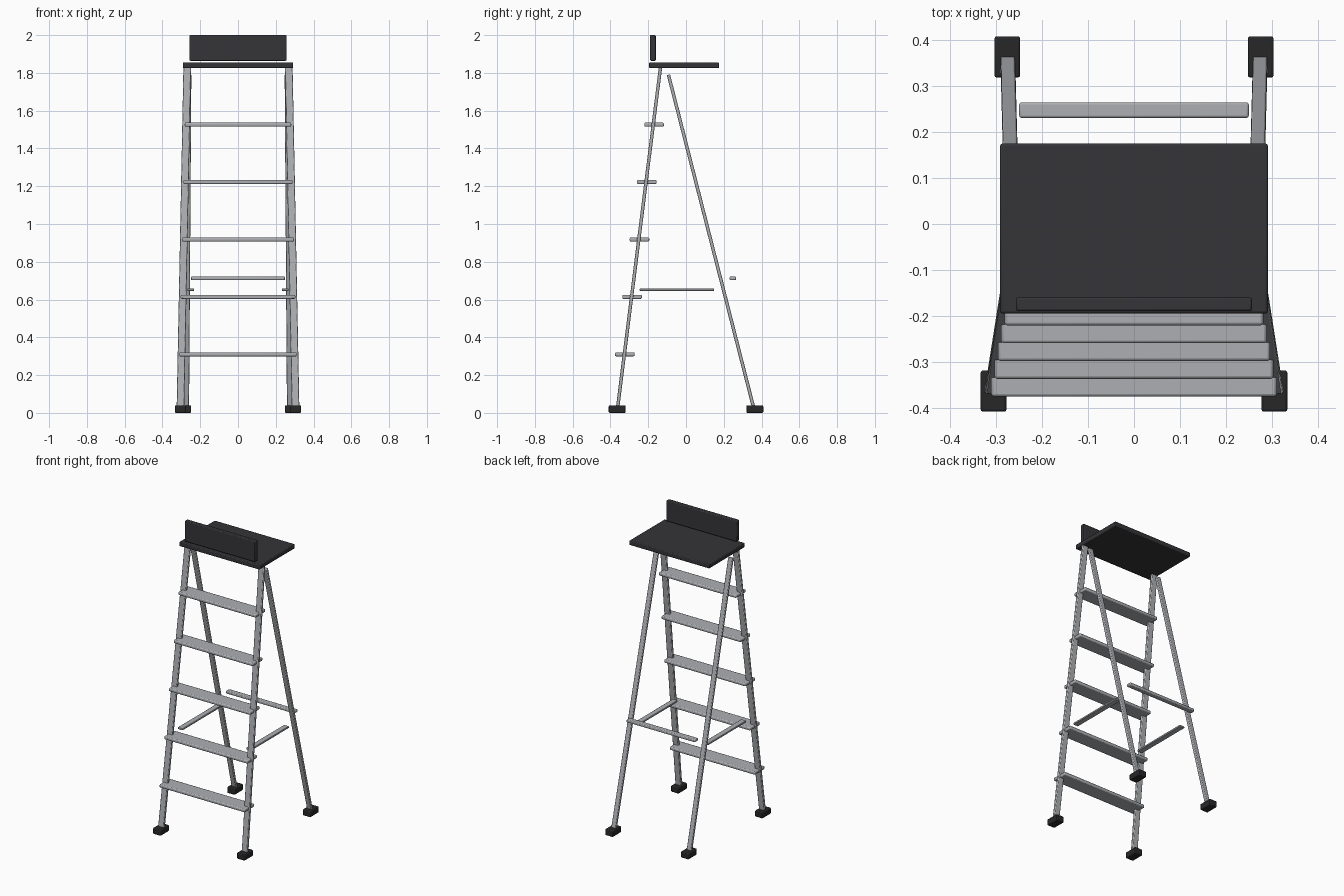
import bpy
from mathutils import Vector, Matrix

if "Cube" in bpy.data.objects:
    bpy.data.objects.remove(bpy.data.objects["Cube"])


def material(name, rgb):
    m = bpy.data.materials.new(name)
    m.diffuse_color = (*rgb, 1)
    m.use_nodes = True
    m.node_tree.nodes["Principled BSDF"].inputs["Base Color"].default_value = m.diffuse_color
    return m


black = material("black_plastic", (0.035, 0.035, 0.04))
rubber = material("dark_rubber", (0.02, 0.02, 0.022))
metal = material("aluminium", (0.42, 0.43, 0.45))


def box(name, loc, size, mat, bevel=0.003, rot=None):
    bpy.ops.mesh.primitive_cube_add(size=1)
    o = bpy.context.object
    o.name = name
    o.data.transform(Matrix.Diagonal((*size, 1)))
    o.location = loc
    if rot:
        o.rotation_euler = rot.to_euler()
    o.data.materials.append(mat)
    b = o.modifiers.new("bevel", 'BEVEL')
    b.width = bevel
    b.segments = 2
    bpy.ops.object.shade_smooth_by_angle()
    return o


def beam(name, a, b, width, depth, mat):
    # rectangular bar from a to b, width kept along x
    a, b = Vector(a), Vector(b)
    z = (b - a).normalized()
    y = z.cross(Vector((1, 0, 0))).normalized()
    x = y.cross(z)
    rot = Matrix((x, y, z)).transposed()
    return box(name, (a + b) / 2, (width, depth, (b - a).length), mat, 0.004, rot)


# Top platform and its upright panel
box("platform", (0, -0.01, 1.84), (0.584, 0.37, 0.03), black, 0.005)
box("top_panel", (0, -0.175, 1.932), (0.514, 0.03, 0.136), black, 0.005)

# Legs, feet and side braces, mirrored left and right
for side, s in (("left", -1), ("right", 1)):
    beam(f"front_leg_{side}", (s * 0.305, -0.363, 0.02), (s * 0.269, -0.135, 1.83),
         0.04, 0.018, metal)
    beam(f"back_leg_{side}", (s * 0.275, 0.36, 0.02), (s * 0.263, -0.093, 1.79),
         0.032, 0.018, metal)
    box(f"front_foot_{side}", (s * 0.306, -0.364, 0.02), (0.056, 0.09, 0.04), rubber, 0.005)
    box(f"back_foot_{side}", (s * 0.276, 0.364, 0.02), (0.056, 0.09, 0.04), rubber, 0.005)
    box(f"side_brace_{side}", (s * 0.25, -0.048, 0.652), (0.036, 0.395, 0.012), metal)

# Steps, narrowing upward
for i in range(5):
    box(f"step_{i + 1}", (0, -0.324 + 0.0388 * i, 0.31 + 0.304 * i),
        (0.622 - 0.0145 * i, 0.104, 0.021), metal, 0.006)

# Rear cross bar
box("rear_bar", (0, 0.248, 0.712), (0.5, 0.034, 0.019), metal, 0.005)
